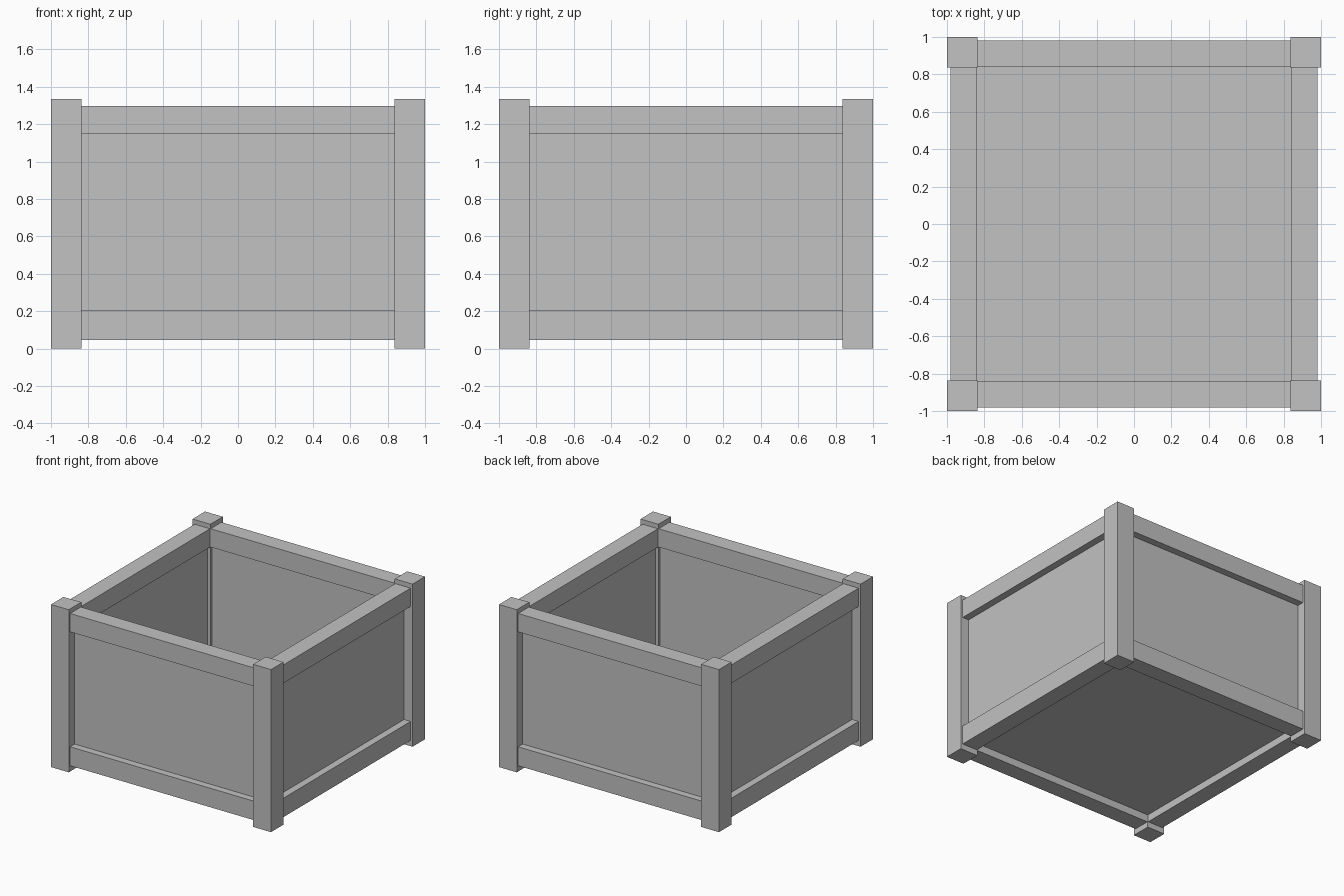
import bpy

cube = bpy.data.objects.get("Cube")
if cube:
    bpy.data.objects.remove(cube, do_unlink=True)

# Single plain material
grey = bpy.data.materials.new("plain grey")
grey.use_nodes = True
COLOUR = (0.54, 0.54, 0.54, 1)
grey.diffuse_color = COLOUR
grey.node_tree.nodes["Principled BSDF"].inputs["Base Color"].default_value = COLOUR


def box(name, x, y, z):
    """Box spanning the given (low, high) range on each axis."""
    spans = (x, y, z)
    bpy.ops.mesh.primitive_cube_add(size=1, location=[sum(s) / 2 for s in spans])
    ob = bpy.context.object
    ob.name = name
    ob.scale = [high - low for low, high in spans]
    bpy.ops.object.transform_apply(location=False, rotation=False, scale=True)
    ob.data.materials.append(grey)
    return ob


def span(sign, inner, outer):
    return tuple(sorted((sign * inner, sign * outer)))


POST_IN, HEIGHT = 0.838, 1.336
RAIL = (0.842, 0.982)
PANEL = (0.862, 0.923)
BOTTOM_RAIL, TOP_RAIL = (0.047, 0.203), (1.147, 1.298)
LENGTH = (-POST_IN, POST_IN)

# Corner posts
for fb, sy in (("front", -1), ("back", 1)):
    for lr, sx in (("right", -1), ("left", 1)):
        box(f"{fb}_{lr}_post", span(sx, POST_IN, 1), span(sy, POST_IN, 1), (0, HEIGHT))

# Rails and recessed panel on each side
PARTS = (("bottom_rail", RAIL, BOTTOM_RAIL),
         ("top_rail", RAIL, TOP_RAIL),
         ("panel", PANEL, (BOTTOM_RAIL[1], TOP_RAIL[0])))
for part, depth, z in PARTS:
    for side, s in (("front", -1), ("back", 1)):
        box(f"{side}_{part}", LENGTH, span(s, *depth), z)
    for side, s in (("right", -1), ("left", 1)):
        box(f"{side}_{part}", span(s, *depth), LENGTH, z)

# Floor board held between the bottom rails
box("floor", (-RAIL[0], RAIL[0]), (-RAIL[0], RAIL[0]), (0.108, 0.17))
